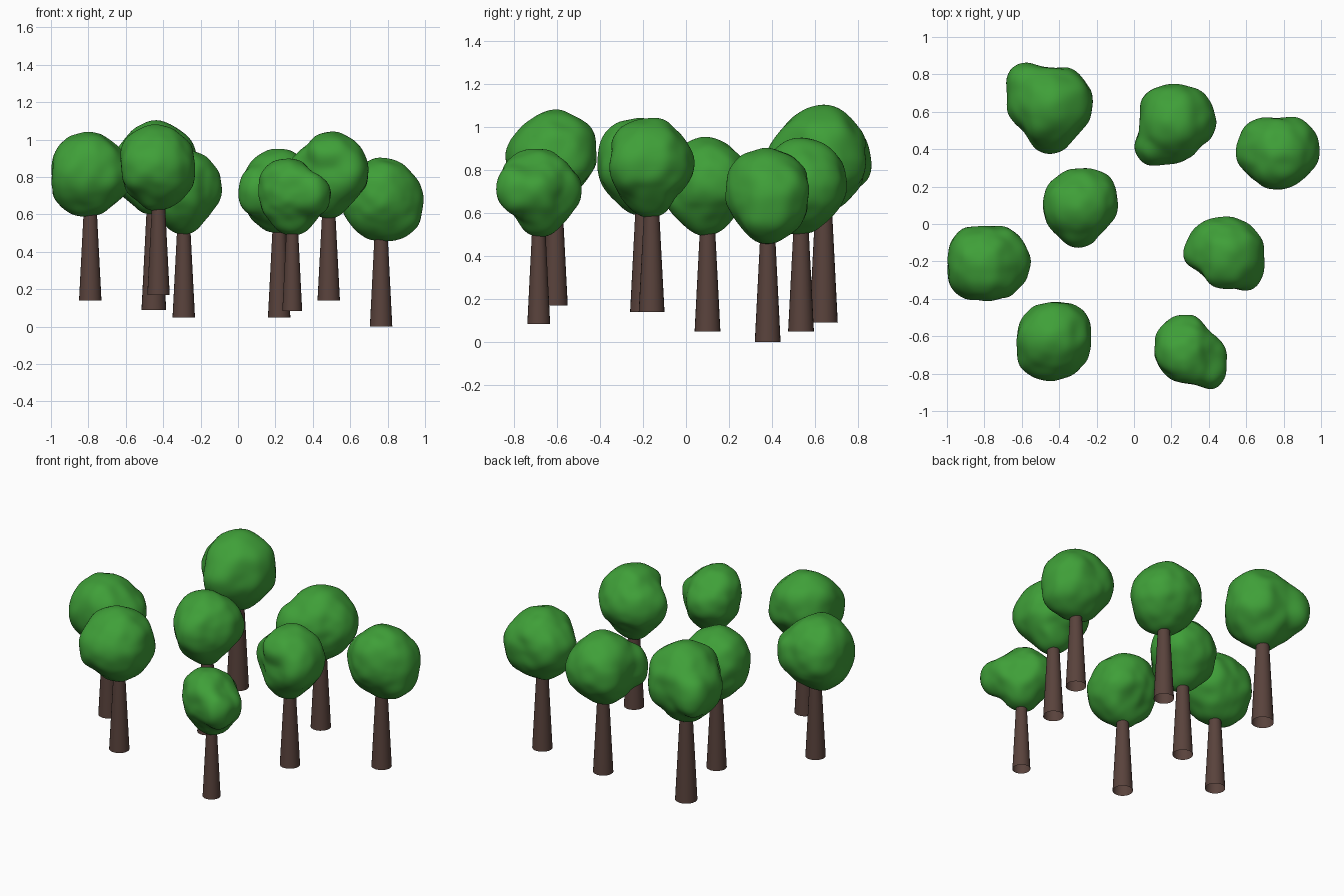
import bpy, bmesh, math
from mathutils import Vector, noise


def material(name, color):
    m = bpy.data.materials.new(name)
    m.diffuse_color = color
    return m


bark = material("bark", (0.10, 0.055, 0.045, 1))
leaf = material("leaf", (0.05, 0.35, 0.04, 1))


def finish(bm, name, mat):
    for f in bm.faces:
        f.smooth = True
    mesh = bpy.data.meshes.new(name)
    bm.to_mesh(mesh)
    bm.free()
    mesh.materials.append(mat)
    obj = bpy.data.objects.new(name, mesh)
    bpy.context.collection.objects.link(obj)
    return obj


# tapered round trunk, an open tube
def trunk(name, x, y, z0, z1, r):
    bm = bmesh.new()
    bmesh.ops.create_cone(bm, cap_ends=False, segments=24, radius1=r,
                          radius2=r * 0.56, depth=z1 - z0)
    bmesh.ops.translate(bm, verts=bm.verts, vec=(x, y, (z0 + z1) / 2))
    finish(bm, name, bark)


# directions: plan outline every 45 degrees, then the slanted ones and the poles
ring = [Vector((math.cos(i * math.pi / 4), math.sin(i * math.pi / 4), 0)) for i in range(8)]
quad = [(1, 1), (1, -1), (-1, -1), (-1, 1)]
dirs = (ring + [Vector((a, 0, b)).normalized() for a, b in quad]
        + [Vector((0, a, b)).normalized() for a, b in quad]
        + [Vector((0, 0, 1)), Vector((0, 0, -1))])


# lumpy crown: a sphere whose radius blends smoothly between the given directions
def crown(name, centre, radii, seed):
    bm = bmesh.new()
    bmesh.ops.create_icosphere(bm, subdivisions=5, radius=1)
    mean = sum(radii) / len(radii)
    for v in bm.verts:
        d = v.co.normalized()
        w = [math.exp(11 * (d.dot(k) - 1)) for k in dirs]
        r = sum(a * b for a, b in zip(w, radii)) / sum(w)
        r = mean + (r - mean) * 1.3
        r *= 1 + 0.035 * noise.noise(d * 2.6 + Vector((seed * 7.3, 1.7, 4.1)))
        v.co = d * r + centre
    finish(bm, name, leaf)


# x, y, ground height, trunk radius, crown bottom / middle / top, plan outline
trees = [
    (-.45, .64, .09, .066, .60, .84, 1.10, (.23, .23, .20, .27, .23, .21, .26, .22)),
    (.22, .535, .05, .06, .50, .72, .95, (.22, .22, .21, .225, .19, .26, .21, .19)),
    (.765, .38, .0, .06, .46, .69, .90, (.225, .225, .19, .22, .22, .195, .20, .20)),
    (-.29, .10, .05, .06, .50, .74, .95, (.205, .215, .20, .20, .20, .20, .225, .19)),
    (-.79, -.20, .14, .06, .59, .82, 1.04, (.235, .22, .19, .22, .205, .23, .21, .225)),
    (.485, -.16, .14, .06, .58, .82, 1.04, (.21, .205, .20, .21, .22, .17, .18, .235)),
    (-.425, -.61, .17, .06, .62, .85, 1.075, (.20, .215, .195, .205, .20, .235, .225, .21)),
    (.29, -.685, .085, .053, .49, .71, .90, (.20, .165, .20, .20, .18, .175, .17, .235)),
]
# slanted radii seen from the front, then from the right: up+, down+, down-, up-
slants = [
    (.25, .22, .22, .225, .23, .21, .22, .245),
    (.21, .21, .21, .22, .225, .20, .21, .21),
    (.21, .24, .215, .20, .21, .21, .20, .215),
    (.205, .20, .21, .21, .20, .20, .215, .205),
    (.205, .21, .235, .225, .205, .205, .21, .23),
    (.22, .20, .20, .195, .20, .185, .205, .225),
    (.21, .21, .21, .23, .22, .18, .21, .215),
    (.165, .19, .185, .20, .18, .19, .17, .195),
]
for n, ((x, y, z, r, b, m, t, plan), slant) in enumerate(zip(trees, slants), 1):
    trunk(f"trunk_{n}", x, y, z, b + 0.06, r)
    crown(f"crown_{n}", Vector((x, y, m)), plan + slant + (t - m, m - b), n)
